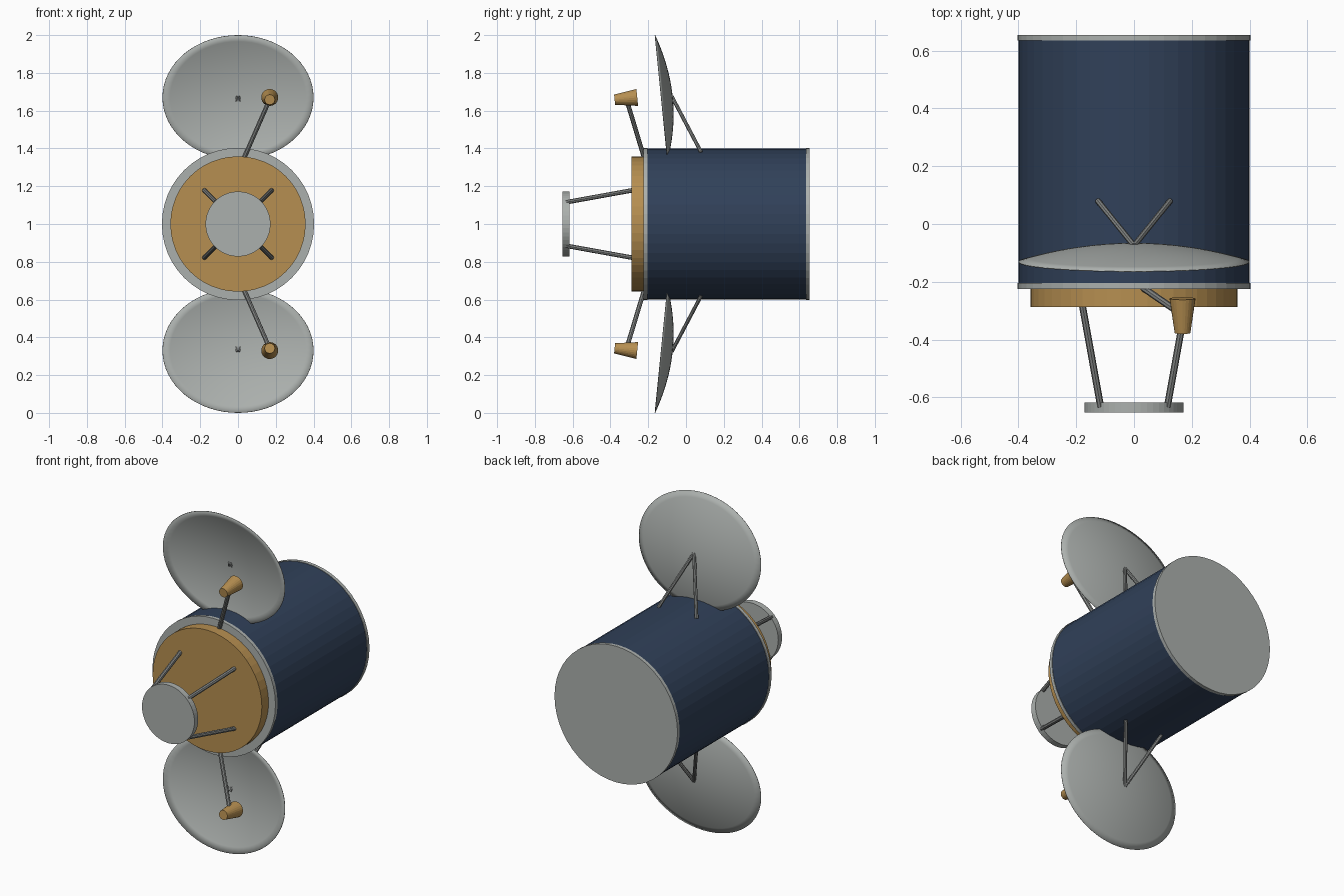
import bpy, bmesh, math
from mathutils import Vector

cube = bpy.data.objects.get("Cube")
if cube:
    bpy.data.objects.remove(cube, do_unlink=True)


def material(name, rgb):
    m = bpy.data.materials.new(name)
    m.use_nodes = True
    m.diffuse_color = (*rgb, 1)
    bsdf = m.node_tree.nodes["Principled BSDF"]
    bsdf.inputs["Base Color"].default_value = (*rgb, 1)
    bsdf.inputs["Roughness"].default_value = 0.6
    return m


NAVY = material("navy panels", (0.03, 0.052, 0.1))
GREY = material("light grey", (0.41, 0.435, 0.42))
GOLD = material("gold foil", (0.47, 0.275, 0.082))
STEEL = material("strut grey", (0.23, 0.24, 0.235))


def rod(name, a, b, r1, mat, r2=None, sides=8):
    """Cylinder or cone running from point a to point b."""
    a, b = Vector(a), Vector(b)
    bpy.ops.mesh.primitive_cone_add(
        vertices=sides, radius1=r1, radius2=r1 if r2 is None else r2,
        depth=(b - a).length, location=(a + b) / 2)
    ob = bpy.context.object
    ob.name = name
    ob.rotation_euler = (b - a).to_track_quat('Z', 'Y').to_euler()
    ob.data.materials.append(mat)
    return ob


def drum(name, y0, y1, radius, mat, sides=48):
    return rod(name, (0, y0, 1), (0, y1, 1), radius, mat, sides=sides)


def dish(name, s):
    """Shallow oval bowl opening forward, leaning towards its feed."""
    bm = bmesh.new()
    rings, segs = 10, 64

    def point(r, t):
        x, v = 0.4 * r * math.cos(t), 0.33 * r * math.sin(t)
        return (x, -0.13 - 0.1 * v + 0.06 * (1 - r * r), 1 + s * (0.67 + v))

    centre = bm.verts.new(point(0, 0))
    loops = [[bm.verts.new(point(k / rings, math.tau * i / segs))
              for i in range(segs)] for k in range(1, rings + 1)]
    for i in range(segs):
        j = (i + 1) % segs
        bm.faces.new((centre, loops[0][i], loops[0][j]))
        for inner, outer in zip(loops, loops[1:]):
            bm.faces.new((inner[i], outer[i], outer[j], inner[j]))
    bmesh.ops.recalc_face_normals(bm, faces=bm.faces)
    me = bpy.data.meshes.new(name)
    bm.to_mesh(me)
    bm.free()
    me.materials.append(GREY)
    ob = bpy.data.objects.new(name, me)
    bpy.context.collection.objects.link(ob)
    ob.modifiers.new("thickness", 'SOLIDIFY').thickness = 0.003
    bpy.ops.object.select_all(action='DESELECT')
    ob.select_set(True)
    bpy.context.view_layer.objects.active = ob
    bpy.ops.object.shade_smooth_by_angle(angle=math.radians(40))


# Main body, end rings and front deck
drum("body", -0.21, 0.64, 0.4, NAVY)
drum("front_ring", -0.225, -0.205, 0.403, GREY)
drum("back_ring", 0.635, 0.655, 0.403, GREY)
drum("front_deck", -0.288, -0.22, 0.358, GOLD)

# Round plate on four converging legs
drum("front_plate", -0.653, -0.618, 0.172, GREY)
for sx in (-1, 1):
    for sz in (-1, 1):
        rod("plate_leg", (sx * 0.18, -0.275, 1 + sz * 0.18),
            (sx * 0.115, -0.635, 1 + sz * 0.115), 0.012, STEEL)

# Upper and lower antennas with their struts and feeds
for label, s in (("upper", 1), ("lower", -1)):
    dish(label + "_dish", s)
    for sx in (-1, 1):
        rod(label + "_dish_strut", (sx * 0.125, 0.08, 1 + s * 0.38),
            (0, -0.075, 1 + s * 0.675), 0.01, STEEL)
    rod(label + "_feed_arm", (0.03, -0.22, 1 + s * 0.345),
        (0.168, -0.315, 1 + s * 0.66), 0.012, STEEL)
    rod(label + "_feed_horn", (0.168, -0.258, 1 + s * 0.67),
        (0.168, -0.378, 1 + s * 0.658), 0.045, GOLD, r2=0.027, sides=24)
